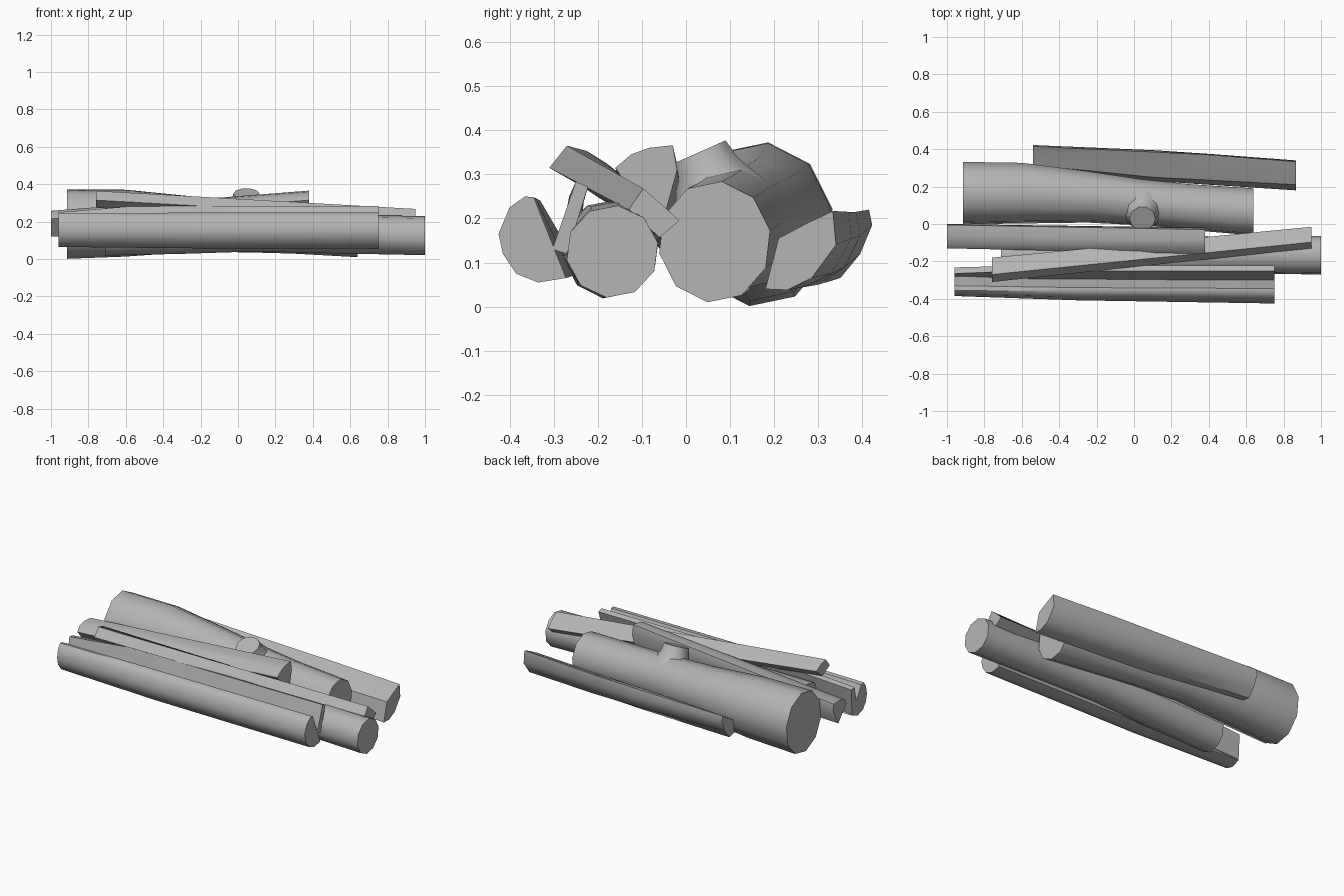
import bpy, bmesh
from math import cos, sin, pi, radians
from mathutils import Vector

# Mid-grey wood shared by every log
wood = bpy.data.materials.new("grey_wood")
wood.diffuse_color = (.46, .46, .46, 1)


def loft(name, rings, angle=45):
    """Skin a list of equal-length 3D rings, cap both ends, smooth the bark."""
    bm = bmesh.new()
    vs = [[bm.verts.new(p) for p in r] for r in rings]
    n = len(vs[0])
    for a, b in zip(vs, vs[1:]):
        for i in range(n):
            j = (i + 1) % n
            bm.faces.new((a[i], a[j], b[j], b[i]))
    bm.faces.new(vs[0][::-1])
    bm.faces.new(vs[-1])
    bmesh.ops.recalc_face_normals(bm, faces=bm.faces)
    me = bpy.data.meshes.new(name)
    bm.to_mesh(me)
    bm.free()
    me.materials.append(wood)
    ob = bpy.data.objects.new(name, me)
    bpy.context.collection.objects.link(ob)
    bpy.ops.object.select_all(action='DESELECT')
    ob.select_set(True)
    bpy.context.view_layer.objects.active = ob
    bpy.ops.object.shade_smooth_by_angle(angle=radians(angle))
    return ob


def round_log(name, stations, sides=10):
    """stations: (x, y, z, radius_y, radius_z)"""
    return loft(name, [[(x, y + ry * cos(2 * pi * (i + .3) / sides),
                         z + rz * sin(2 * pi * (i + .3) / sides))
                        for i in range(sides)] for x, y, z, ry, rz in stations])


def split_log(name, sections):
    """sections: (x, [(y, z), ...])"""
    return loft(name, [[(x, y, z) for y, z in s] for x, s in sections])


# Thick log, tapering to the right
round_log("thick_log", [
    (-.915, .165, .187, .17, .187), (-.6, .165, .192, .165, .18),
    (-.25, .145, .187, .14, .15), (.05, .115, .175, .125, .14),
    (.3, .09, .163, .125, .135), (.64, .065, .147, .128, .138)])

# Branch stub flaring out of the thick log
base, axis = Vector((.045, .10, .19)), Vector((0, -.40, .9)).normalized()
side = Vector((1, 0, 0))
up = axis.cross(side)
loft("branch_stub", [[base + axis * d + (side * cos(2 * pi * i / 10) + up * sin(2 * pi * i / 10)) * r
                      for i in range(10)]
                     for d, r in ((.06, .115), (.10, .095), (.13, .08), (.175, .07))])

# Thin log at the front right
round_log("thin_log", [
    (-.71, -.175, .13, .105, .112), (-.3, -.17, .135, .11, .108),
    (.1, -.165, .14, .105, .1), (.5, -.165, .135, .1, .105),
    (1.0, -.167, .125, .105, .105)])

# Half log at the back, with its split face turned to the pile
split_log("back_half_log", [
    (-.54, [(.30, .075), (.315, .16), (.385, .2), (.415, .22), (.422, .185), (.395, .12), (.35, .065)]),
    (.1, [(.23, .05), (.25, .15), (.35, .195), (.385, .215), (.395, .16), (.36, .09), (.3, .05)]),
    (.4, [(.21, .045), (.235, .15), (.33, .2), (.37, .215), (.375, .155), (.33, .075), (.27, .045)]),
    (.865, [(.18, .04), (.21, .155), (.27, .187), (.333, .217), (.34, .14), (.285, .065), (.23, .038)])])

# Half log at the front
front = [(-.425, .165), (-.40, .225), (-.365, .25), (-.345, .248),
         (-.272, .065), (-.335, .055), (-.385, .075), (-.415, .12)]
split_log("front_half_log", [
    (-.96, [(-.385, .165), (-.375, .215), (-.355, .245), (-.33, .24),
            (-.24, .085), (-.295, .065), (-.345, .08), (-.375, .12)]),
    (-.3, [(-.408, .165), (-.39, .222), (-.362, .248), (-.34, .246),
           (-.257, .07), (-.32, .058), (-.37, .075), (-.4, .12)]),
    (.75, front)])

# Thin slab leaning between the front logs
split_log("leaning_slab", [
    (-.96, [(-.29, .11), (-.265, .25), (-.232, .245), (-.24, .09)]),
    (-.56, [(-.30, .13), (-.25, .283), (-.222, .272), (-.265, .12)]),
    (.75, [(-.303, .13), (-.25, .283), (-.222, .272), (-.27, .12)])])

# Quarter log sloping up to the right
split_log("quarter_log", [
    (-1.0, [(-.13, .215), (-.11, .245), (-.06, .258), (-.005, .255), (0, .21), (-.05, .12)]),
    (.38, [(-.16, .315), (-.125, .345), (-.085, .36), (-.03, .366), (-.02, .31), (-.06, .165)])])

# Diagonal plank lying on top
split_log("top_plank", [
    (-.76, [(-.31, .315), (-.27, .365), (-.225, .353), (-.18, .325), (-.24, .275)]),
    (.95, [(-.13, .22), (-.097, .268), (-.055, .232), (-.015, .195), (-.06, .157)])])
